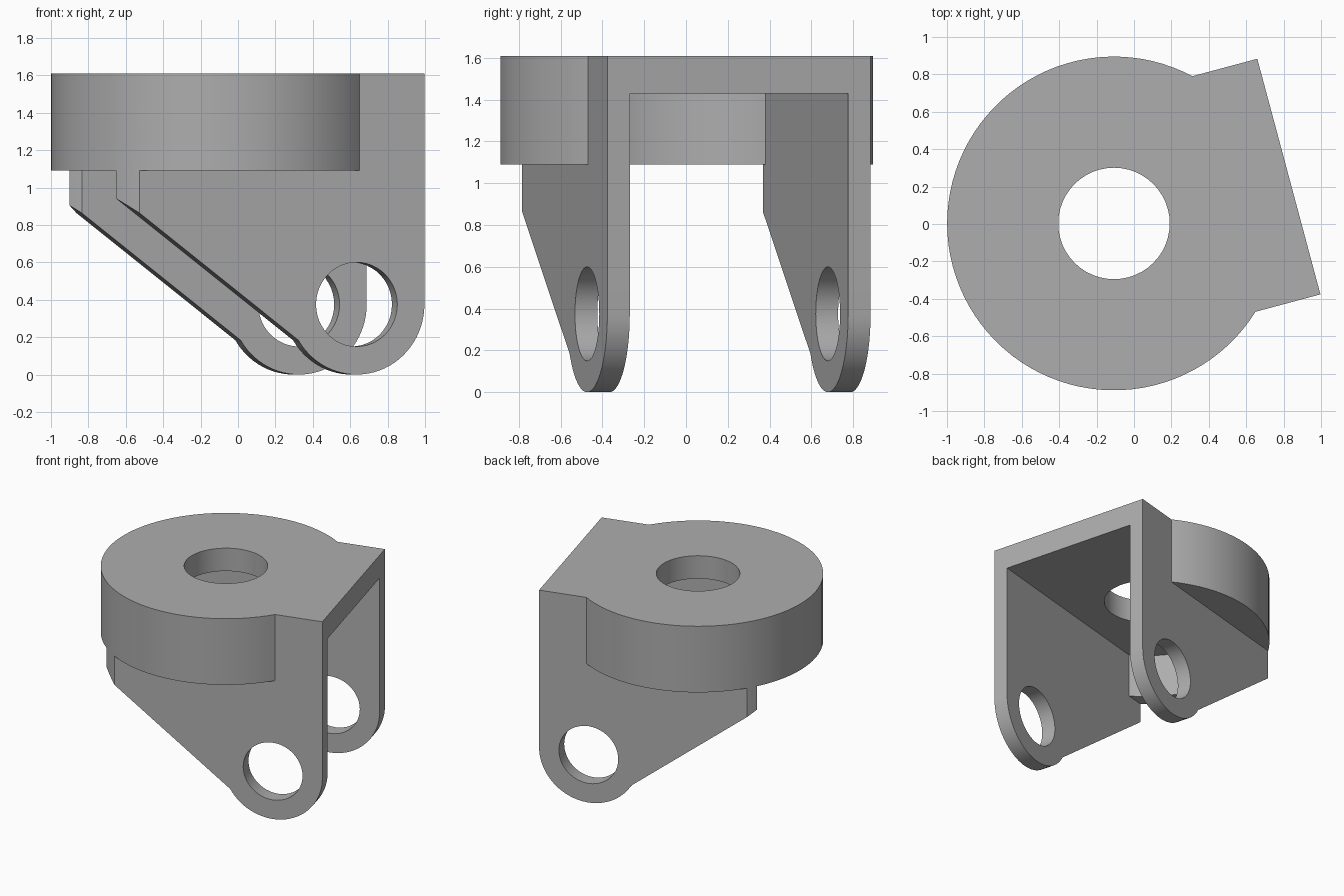
import bpy, bmesh, math
from mathutils import Matrix

cube = bpy.data.objects.get("Cube")
if cube:
    bpy.data.objects.remove(cube, do_unlink=True)

# Main dimensions, in the bracket's own frame (u along, v across, z up)
R, HOLE_R = 0.892, 0.298
HALF, WALL, FACE = 0.652, 0.111, 0.968
INNER = HALF - WALL
TOP, RIM, CEILING = 1.61, 1.09, 1.43
EYE_R, EYE_HOLE = 0.375, 0.225
EYE_U = FACE - EYE_R

grey = bpy.data.materials.new("plain grey")
grey.use_nodes = True
grey.diffuse_color = (0.42, 0.42, 0.42, 1)
grey.node_tree.nodes["Principled BSDF"].inputs["Base Color"].default_value = grey.diffuse_color


def arc(cx, cy, r, a0, a1, n):
    """Points on an arc, angles in radians."""
    return [(cx + r * math.cos(a0 + (a1 - a0) * i / n),
             cy + r * math.sin(a0 + (a1 - a0) * i / n)) for i in range(n + 1)]


def prism(name, outline, lo, hi, upright=False):
    """Extrude an outline along z, or along v when it is an upright (u, z) profile."""
    bm = bmesh.new()
    place = (lambda a, b: (a, lo, b)) if upright else (lambda a, b: (a, b, lo))
    face = bm.faces.new([bm.verts.new(place(a, b)) for a, b in outline])
    geom = bmesh.ops.extrude_face_region(bm, geom=[face])["geom"]
    shift = (0, hi - lo, 0) if upright else (0, 0, hi - lo)
    bmesh.ops.translate(bm, vec=shift, verts=[g for g in geom if isinstance(g, bmesh.types.BMVert)])
    bmesh.ops.recalc_face_normals(bm, faces=bm.faces)
    mesh = bpy.data.meshes.new(name)
    bm.to_mesh(mesh)
    bm.free()
    mesh.materials.append(grey)
    obj = bpy.data.objects.new(name, mesh)
    bpy.context.collection.objects.link(obj)
    return obj


def combine(obj, other, operation):
    """Apply a boolean and discard the second shape."""
    bpy.context.view_layer.objects.active = obj
    mod = obj.modifiers.new("cut", 'BOOLEAN')
    mod.operation, mod.object, mod.solver = operation, other, 'EXACT'
    bpy.ops.object.modifier_apply(modifier=mod.name)
    bpy.data.objects.remove(other, do_unlink=True)


def rounded_end(r, half, end, n=72, v=0):
    """Plan outline: a disc arc at the back, straight sides to a flat front."""
    a = math.asin(half / r)
    return arc(0, v, r, a, 2 * math.pi - a, n) + [(end, v - half), (end, v + half)]


def sweep_clip(v):
    """Large clipping shape with a half-disc end, open towards the flat face."""
    return prism("clip", arc(0, v, R, math.pi / 2, 1.5 * math.pi, 48)
                 + [(2, v - R), (2, v + R)], -1, 3)


# Round head with its flat-faced block, pocket and bore
head = prism("bracket", rounded_end(R, HALF, FACE), RIM, TOP)
pocket_r = R - WALL
a = math.asin(INNER / pocket_r)
pocket = prism("pocket", arc(0, 0, pocket_r, math.pi - a, math.pi + a, 32)
               + [(2, -INNER), (2, INNER)], 0, CEILING)
combine(head, pocket, 'DIFFERENCE')
combine(head, prism("bore", arc(0, 0, HOLE_R, 0, 2 * math.pi, 48)[:-1], 0, 3), 'DIFFERENCE')

# Two tapered legs with rounded eyes
slope_end = math.pi + math.asin(0.51)
profile = arc(EYE_U, EYE_R, EYE_R, 2 * math.pi, slope_end, 32)
profile += [(-0.895, RIM - 0.005), (-0.895, RIM), (FACE, RIM)]
for lo in (-HALF, INNER):
    leg = prism("leg", profile, lo, lo + WALL, upright=True)
    eye = prism("eye", arc(EYE_U, EYE_R, EYE_HOLE, 0, 2 * math.pi, 48)[:-1], -2, 2, upright=True)
    combine(leg, eye, 'DIFFERENCE')
    combine(leg, sweep_clip(0), 'INTERSECT')
    if lo > 0:  # the far leg repeats the near leg's curved end
        combine(leg, sweep_clip(HALF + INNER), 'INTERSECT')
    combine(head, leg, 'UNION')

# Turn the bracket and shade it
head.data.transform(Matrix.Translation((-0.107, 0.003, 0)) @ Matrix.Rotation(math.radians(15), 4, 'Z'))
bpy.ops.object.select_all(action='DESELECT')
head.select_set(True)
bpy.context.view_layer.objects.active = head
bpy.ops.object.shade_smooth_by_angle(angle=math.radians(30))
